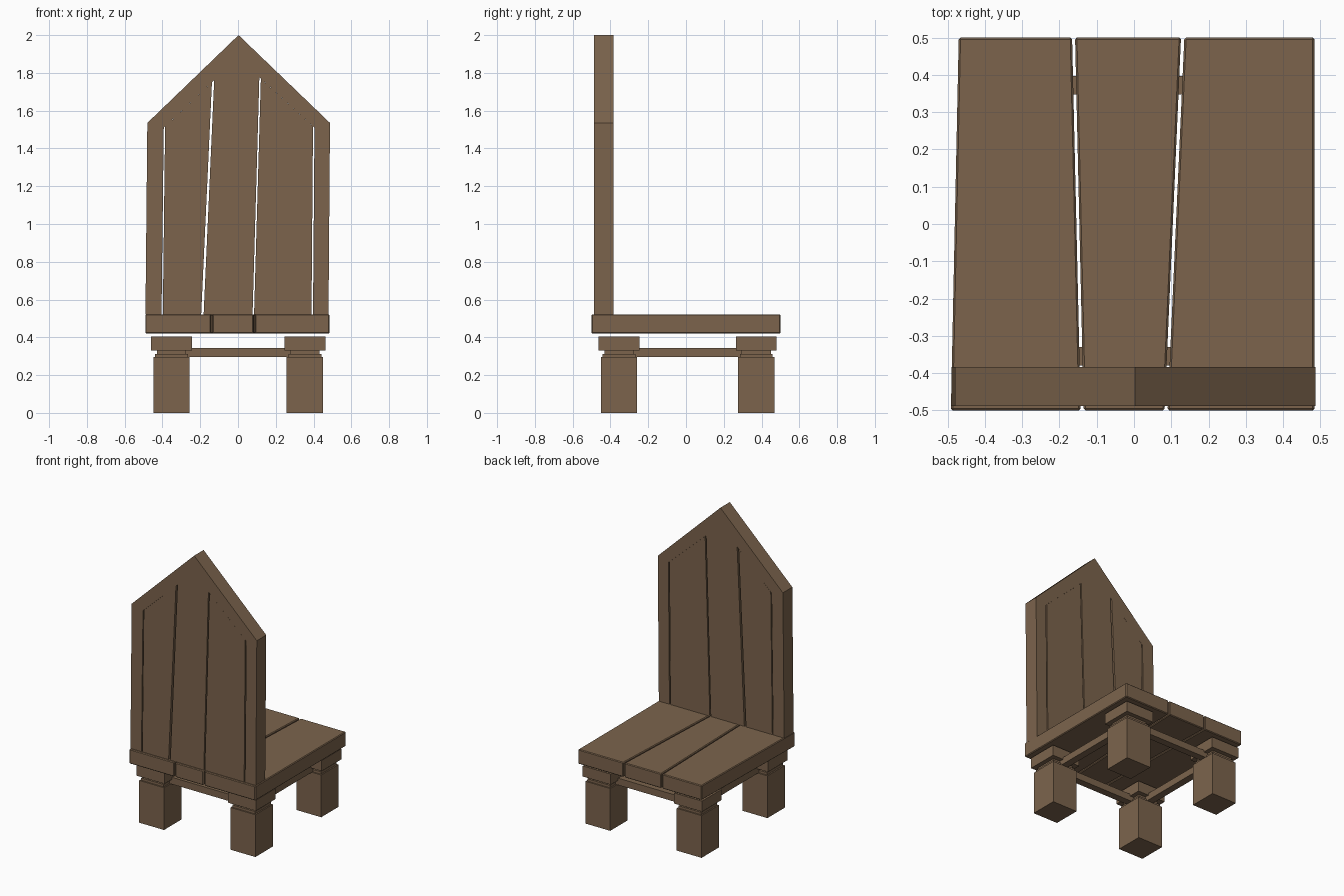
import bpy, bmesh
from mathutils import Vector

if "Cube" in bpy.data.objects:
    bpy.data.objects.remove(bpy.data.objects["Cube"])

wood = bpy.data.materials.new("wood")
wood.diffuse_color = (0.2, 0.127, 0.073, 1)
wood.use_nodes = True
wood.node_tree.nodes["Principled BSDF"].inputs["Base Color"].default_value = wood.diffuse_color


def finish(bm, name, bevel=0.0):
    bmesh.ops.recalc_face_normals(bm, faces=bm.faces)
    me = bpy.data.meshes.new(name)
    bm.to_mesh(me)
    bm.free()
    me.materials.append(wood)
    ob = bpy.data.objects.new(name, me)
    bpy.context.collection.objects.link(ob)
    if bevel:
        mod = ob.modifiers.new("worn_edges", 'BEVEL')
        mod.width = bevel
        mod.segments = 1
    return ob


def prism(name, outline, depth, bevel=0.0):
    """Extrude a flat outline of 3D points along the depth vector."""
    bm = bmesh.new()
    face = bm.faces.new([bm.verts.new(p) for p in outline])
    ext = bmesh.ops.extrude_face_region(bm, geom=[face])
    new = [v for v in ext["geom"] if isinstance(v, bmesh.types.BMVert)]
    bmesh.ops.translate(bm, verts=new, vec=Vector(depth))
    return finish(bm, name, bevel)


def box(name, x0, x1, y0, y1, z0, z1):
    prism(name, [(x0, y0, z0), (x1, y0, z0), (x1, y1, z0), (x0, y1, z0)], (0, 0, z1 - z0))


def stack(name, cx, cy, rings):
    """Loft square rings (z, half width) into one closed solid."""
    bm = bmesh.new()
    loops = [[bm.verts.new((cx + sx * h, cy + sy * h, z))
              for sx, sy in ((-1, -1), (1, -1), (1, 1), (-1, 1))] for z, h in rings]
    for a, b in zip(loops, loops[1:]):
        for i in range(4):
            j = (i + 1) % 4
            bm.faces.new((a[i], a[j], b[j], b[i]))
    bm.faces.new(loops[0][::-1])
    bm.faces.new(loops[-1])
    finish(bm, name)


# Seat planks: x range at the front (y -0.5) and at the rear (y 0.5)
seat = {"seat_plank_left": (-0.491, -0.143, -0.470, -0.166),
        "seat_plank_middle": (-0.135, 0.082, -0.158, 0.126),
        "seat_plank_right": (0.090, 0.484, 0.135, 0.484)}
for name, (a, b, c, d) in seat.items():
    prism(name, [(a, -0.5, 0.42), (b, -0.5, 0.42), (d, 0.5, 0.42), (c, 0.5, 0.42)],
          (0, 0, 0.102), 0.005)

# Backrest: pointed frame with three planks set inside it
back = {"backrest_frame": [(-0.49, 0.52), (-0.405, 0.52), (-0.393, 1.51), (0, 1.88),
                           (0.405, 1.51), (0.397, 0.52), (0.479, 0.52),
                           (0.487, 1.535), (0.003, 2.0), (-0.48, 1.535)],
        "backrest_plank_left": [(-0.398, 0.52), (-0.195, 0.52), (-0.138, 1.75), (-0.386, 1.516)],
        "backrest_plank_middle": [(-0.182, 0.52), (0.077, 0.52), (0.113, 1.777),
                                  (0, 1.88), (-0.126, 1.762)],
        "backrest_plank_right": [(0.085, 0.52), (0.389, 0.52), (0.397, 1.517), (0.121, 1.769)]}
for name, pts in back.items():
    prism(name, [(x, -0.488, z) for x, z in pts], (0, 0.104, 0))

# Legs with a narrow neck and a wider cap
profile = [(0, 0.096), (0.295, 0.096), (0.295, 0.087), (0.312, 0.087),
           (0.312, 0.077), (0.33, 0.077), (0.33, 0.108), (0.404, 0.108)]
for xs, x in (("left", -0.352), ("right", 0.354)):
    for ys, y in (("front", -0.355), ("rear", 0.372)):
        stack(f"{ys}_{xs}_leg", x, y, profile)

# Stretchers joining the leg necks
for ys, y in (("front", -0.355), ("rear", 0.372)):
    box(f"{ys}_stretcher", -0.30, 0.30, y - 0.025, y + 0.025, 0.296, 0.344)
for xs, x in (("left", -0.352), ("right", 0.354)):
    box(f"{xs}_stretcher", x - 0.025, x + 0.025, -0.30, 0.32, 0.296, 0.344)
